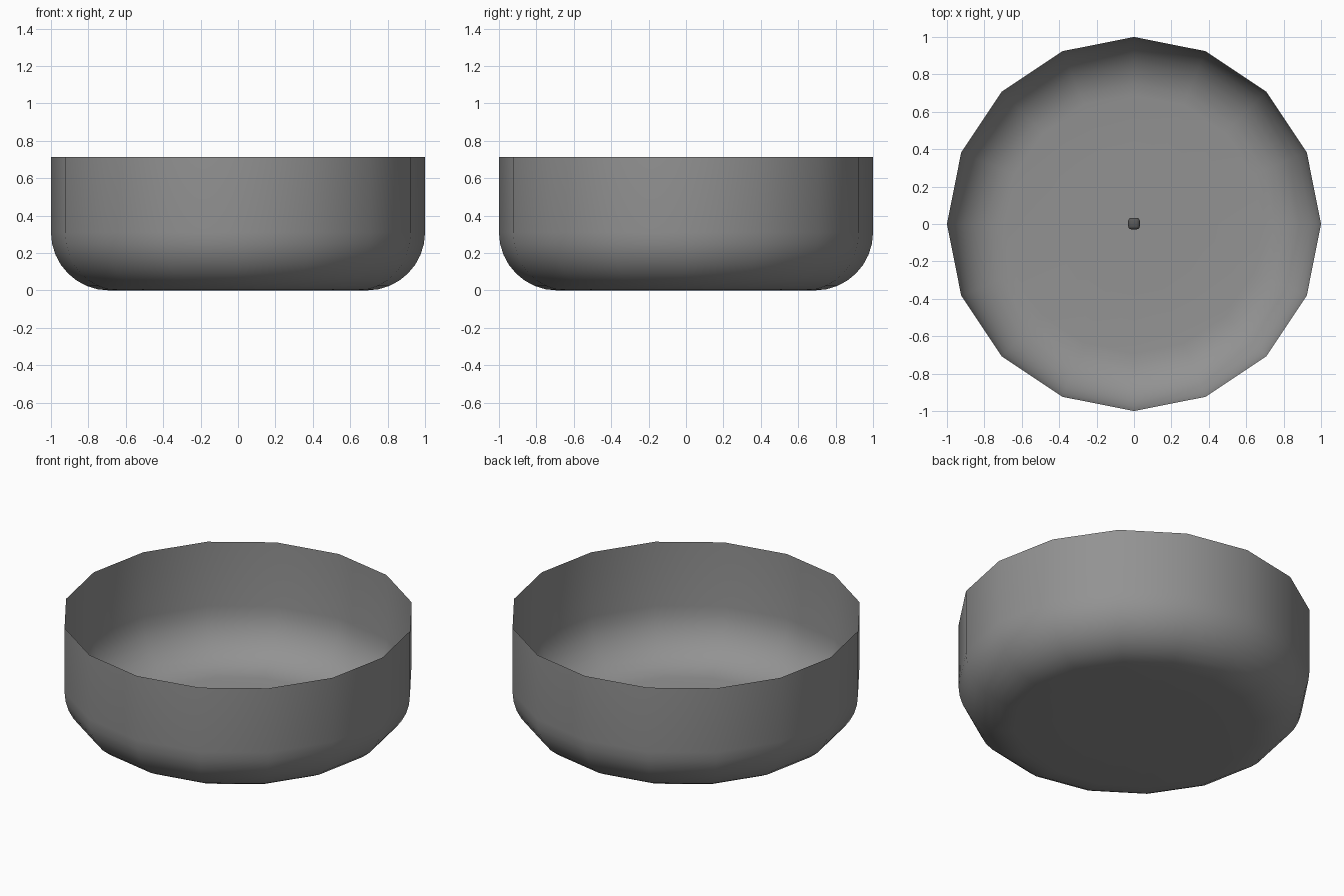
import bpy, bmesh
from math import sin, cos, pi

if "Cube" in bpy.data.objects:
    bpy.data.objects.remove(bpy.data.objects["Cube"])

SIDES, RIM_Z, R, FILLET, STEPS = 16, 0.712, 1.0, 0.31, 8

# Profile from the floor edge, round the fillet and up to the rim
profile = [(0.35, 0.0)]
for i in range(STEPS + 1):
    a = pi / 2 * i / STEPS
    profile.append((R - FILLET + FILLET * sin(a), FILLET * (1 - cos(a))))
profile.append((R, RIM_Z))


def finish(name, bm, grey):
    """Turn a bmesh into a smooth grey object."""
    for f in bm.faces:
        f.smooth = True
    mesh = bpy.data.meshes.new(name)
    bm.to_mesh(mesh)
    bm.free()
    mat = bpy.data.materials.new(name + "_grey")
    mat.diffuse_color = (grey, grey, grey, 1)
    mat.use_nodes = True
    mat.node_tree.nodes["Principled BSDF"].inputs["Base Color"].default_value = mat.diffuse_color
    mesh.materials.append(mat)
    bpy.context.collection.objects.link(bpy.data.objects.new(name, mesh))


# Thin open bowl shell, lathed with 16 sides
bm = bmesh.new()
rings = [[bm.verts.new((r * cos(2 * pi * k / SIDES), r * sin(2 * pi * k / SIDES), z))
          for k in range(SIDES)] for r, z in profile]
for lo, hi in zip(rings, rings[1:]):
    for k in range(SIDES):
        n = (k + 1) % SIDES
        bm.faces.new((lo[k], lo[n], hi[n], hi[k]))

# Floor fan
centre = bm.verts.new((0, 0, 0))
for k in range(SIDES):
    bm.faces.new((centre, rings[0][(k + 1) % SIDES], rings[0][k]))
bmesh.ops.recalc_face_normals(bm, faces=bm.faces)
finish("bowl", bm, 0.29)

# Tiny rounded nub in the middle of the floor
bm = bmesh.new()
bmesh.ops.create_cube(bm, size=0.062)
bmesh.ops.bevel(bm, geom=bm.edges[:], offset=0.016, segments=2, profile=0.5, affect='EDGES')
bmesh.ops.translate(bm, verts=bm.verts, vec=(0, 0.002, 0.031))
finish("floor_nub", bm, 0.1)
